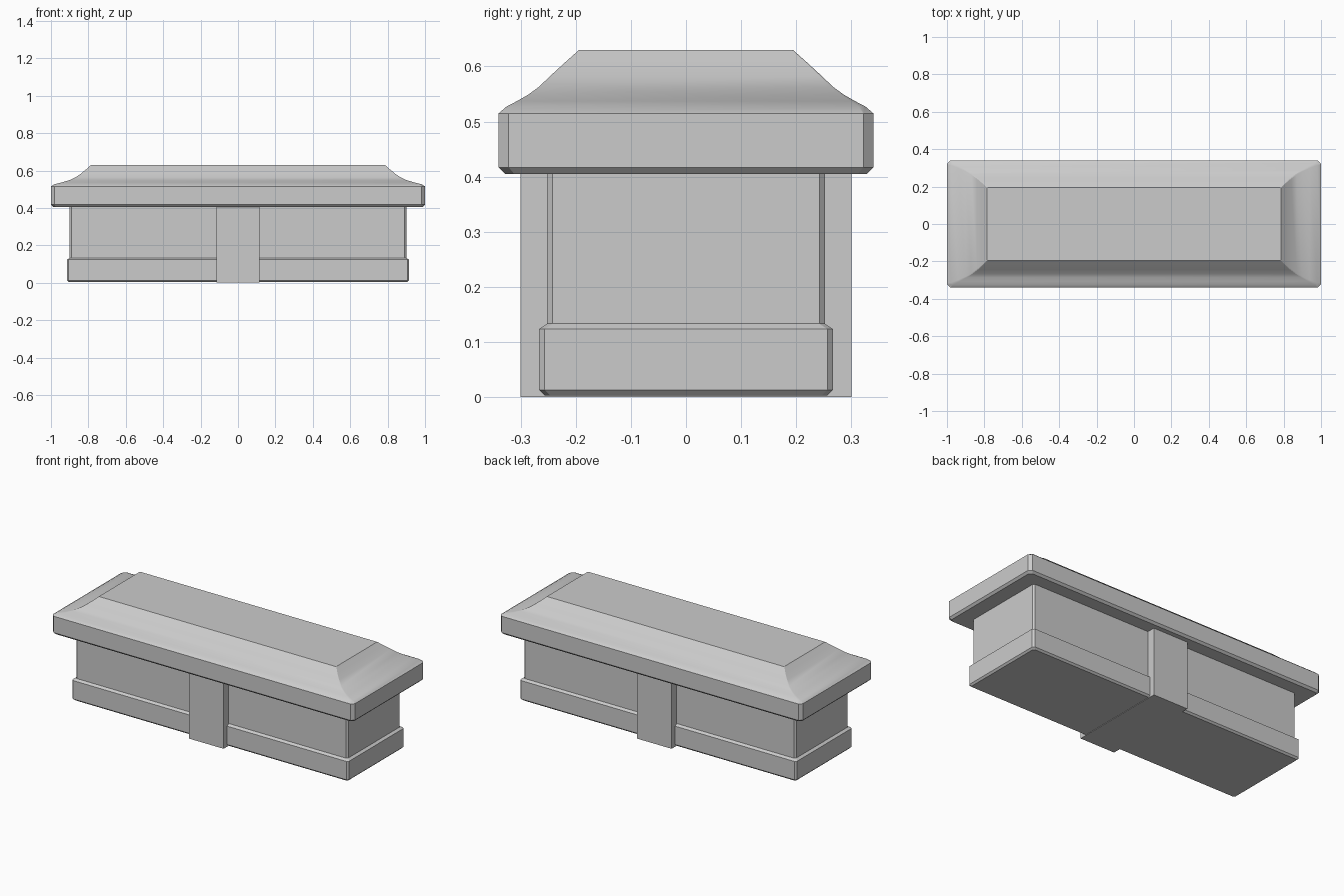
import bpy, bmesh, math

if "Cube" in bpy.data.objects:
    bpy.data.objects.remove(bpy.data.objects["Cube"])


def ring(hx, hy, c):
    """Rectangle outline with chamfered corners, counter-clockwise."""
    return [(hx, -hy + c), (hx, hy - c), (hx - c, hy), (-hx + c, hy),
            (-hx, hy - c), (-hx, -hy + c), (-hx + c, -hy), (hx - c, -hy)]


def loft(name, levels):
    """Stack chamfered rectangles (half x, half y, z, chamfer) into a solid."""
    bm = bmesh.new()
    rings = [[bm.verts.new((x, y, z)) for x, y in ring(hx, hy, c)]
             for hx, hy, z, c in levels]
    for a, b in zip(rings, rings[1:]):
        for i in range(8):
            j = (i + 1) % 8
            bm.faces.new((a[i], a[j], b[j], b[i]))
    bm.faces.new(rings[0][::-1])
    bm.faces.new(rings[-1])
    me = bpy.data.meshes.new(name)
    bm.to_mesh(me)
    bm.free()
    ob = bpy.data.objects.new(name, me)
    bpy.context.collection.objects.link(ob)
    bpy.context.view_layer.objects.active = ob
    ob.select_set(True)
    bpy.ops.object.shade_smooth_by_angle(angle=math.radians(22))
    ob.select_set(False)
    return ob


# Plug body with a thicker lip around the foot
loft("plug_body", [
    (0.905, 0.257, 0.003, 0.010),
    (0.915, 0.267, 0.013, 0.010),
    (0.915, 0.267, 0.123, 0.010),
    (0.900, 0.252, 0.133, 0.010),
    (0.900, 0.252, 0.410, 0.010),
])

# Cap: rim, then a concave slope up to the flat top
loft("cap", [
    (0.988, 0.328, 0.405, 0.016),
    (1.000, 0.340, 0.417, 0.018),
    (1.000, 0.340, 0.515, 0.018),
    (0.980, 0.326, 0.527, 0.012),
    (0.940, 0.307, 0.537, 0.008),
    (0.900, 0.286, 0.549, 0.005),
    (0.870, 0.267, 0.563, 0.004),
    (0.840, 0.246, 0.583, 0.003),
    (0.812, 0.221, 0.606, 0.002),
    (0.785, 0.194, 0.630, 0.002),
])

# Cross rib standing proud of the front and back
bpy.ops.mesh.primitive_cube_add(size=1, location=(0, 0, 0.204))
rib = bpy.context.object
rib.name = "cross_rib"
rib.scale = (0.23, 0.60, 0.408)
